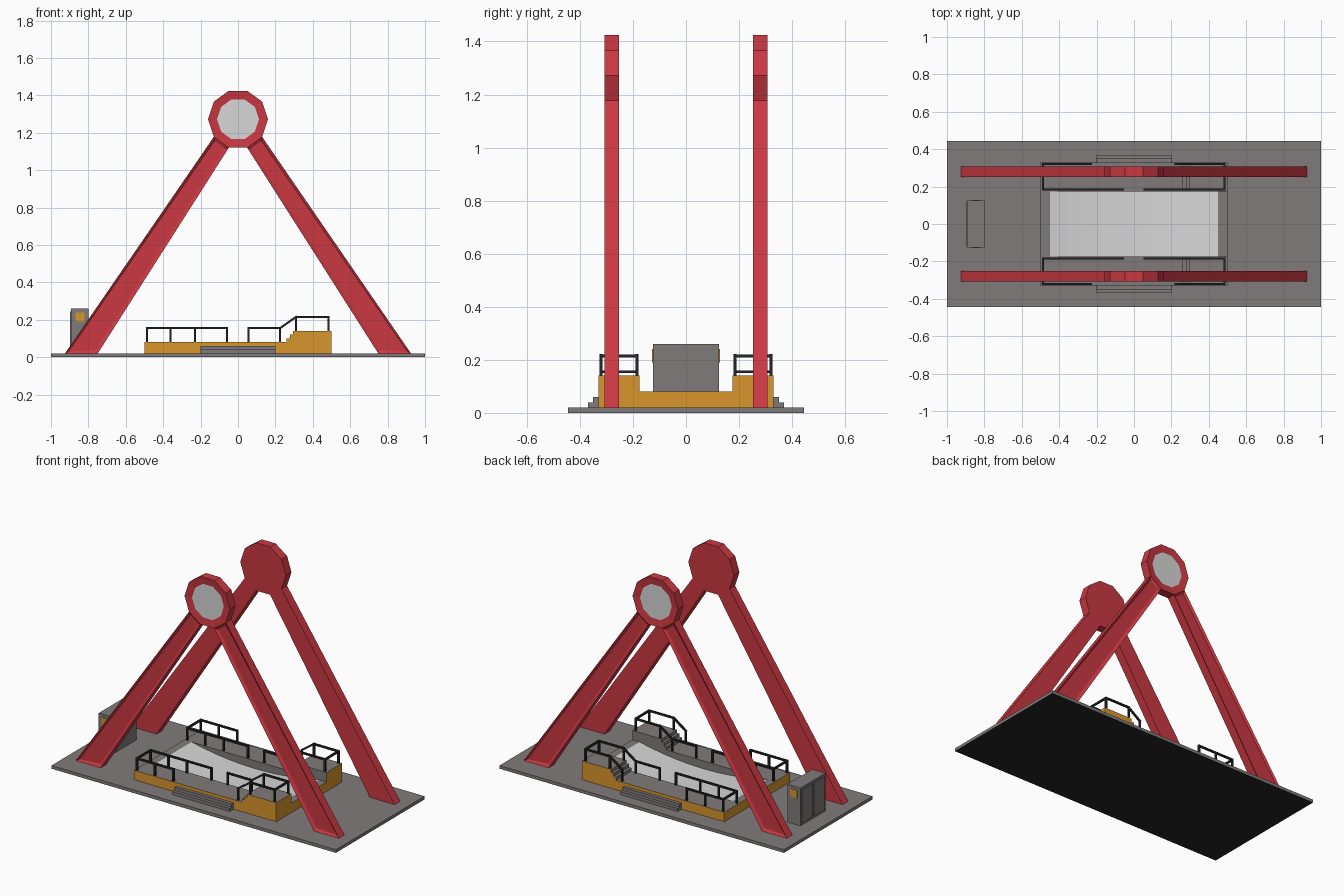
import bpy, bmesh, math
from mathutils import Vector, Matrix

if "Cube" in bpy.data.objects:
    bpy.data.objects.remove(bpy.data.objects["Cube"])


def mat(name, r, g, b):
    lin = [((c / 255 + 0.055) / 1.055) ** 2.4 for c in (r, g, b)]
    m = bpy.data.materials.new(name)
    m.diffuse_color = (*lin, 1)
    m.use_nodes = True
    m.node_tree.nodes["Principled BSDF"].inputs["Base Color"].default_value = m.diffuse_color
    return m


RED = mat("red", 203, 56, 66)
GRAY = mat("gray", 128, 123, 122)
ORANGE = mat("orange", 217, 150, 45)
LIGHT = mat("light gray", 215, 215, 215)
BLACK = mat("black", 36, 38, 38)


def finish(bm, name, *mats):
    me = bpy.data.meshes.new(name)
    bm.to_mesh(me)
    bm.free()
    for m in mats:
        me.materials.append(m)
    ob = bpy.data.objects.new(name, me)
    bpy.context.collection.objects.link(ob)
    return ob


def prism(pts, y0, y1):
    """Extrude an xz outline from y0 to y1."""
    bm = bmesh.new()
    f = bm.faces.new([bm.verts.new((x, y0, z)) for x, z in pts])
    ext = bmesh.ops.extrude_face_region(bm, geom=[f])
    vs = [v for v in ext["geom"] if isinstance(v, bmesh.types.BMVert)]
    bmesh.ops.translate(bm, verts=vs, vec=(0, y1 - y0, 0))
    bmesh.ops.recalc_face_normals(bm, faces=bm.faces)
    bm.normal_update()
    return bm


def box(x0, x1, y0, y1, z0, z1):
    return prism([(x0, z0), (x1, z0), (x1, z1), (x0, z1)], y0, y1)


def inset(bm, direction, thickness, depth, index=0):
    f = max(bm.faces, key=lambda f: f.normal.dot(Vector(direction)))
    bmesh.ops.inset_region(bm, faces=[f], thickness=thickness, depth=depth)
    f.material_index = index


def beam(bm, a, b, w=0.011):
    a, b = Vector(a), Vector(b)
    d = b - a
    rot = Matrix.Identity(4) if abs(d.z) > 0.99 * d.length else \
        d.to_track_quat('X', 'Z').to_matrix().to_4x4()
    size = (w, w, d.length) if abs(d.z) > 0.99 * d.length else (d.length + w, w, w)
    m = Matrix.Translation((a + b) / 2) @ rot @ Matrix.Diagonal((*size, 1))
    bmesh.ops.create_cube(bm, size=1, matrix=m)


# Ground plate with dark underside
bm = box(-1, 1, -0.445, 0.445, 0, 0.02)
for f in bm.faces:
    f.material_index = int(f.normal.z < -0.5)
finish(bm, "base_plate", GRAY, BLACK)


def paint_platform(bm):
    # outer walls are orange, everything else gray
    for f in bm.faces:
        c = f.calc_center_median()
        f.material_index = int(abs(c.x) > 0.499 or abs(c.y) > 0.329)


WALK = [(-0.5, 0.02), (0.5, 0.02), (0.5, 0.14), (0.31, 0.14), (0.295, 0.14),
        (0.295, 0.12), (0.278, 0.12), (0.278, 0.10), (0.26, 0.10),
        (0.26, 0.08), (-0.5, 0.08)]
HUB_Z, HUB_R = 1.272, 0.16

for s, side in ((-1, "front"), (1, "back")):
    # A-frame legs with recessed outer panel
    for k, end in ((-1, "left"), (1, "right")):
        bm = prism([(k * x, z) for x, z in
                    ((0.925, 0.02), (0.75, 0.02), (0.049, 1.12), (0.129, 1.178))],
                   s * 0.252, s * 0.308)
        inset(bm, (0, s, 0), 0.022, -0.01)
        finish(bm, f"{side}_{end}_leg", RED)

    # Ten-sided hub with light disc
    ring = [(HUB_R * math.cos(math.radians(36 * i)),
             HUB_Z + HUB_R * math.sin(math.radians(36 * i))) for i in range(10)]
    bm = prism(ring, s * 0.252, s * 0.308)
    inset(bm, (0, s, 0), 0.048, -0.006, 1)
    finish(bm, f"{side}_hub", RED, LIGHT)

    # Raised walkway with inner steps
    bm = prism(WALK, s * 0.175, s * 0.33)
    paint_platform(bm)
    finish(bm, f"{side}_walkway", GRAY, ORANGE)

    # Entry steps
    finish(prism([(-0.2, 0.02), (0.2, 0.02), (0.2, 0.04), (-0.2, 0.04)],
                 s * 0.33, s * 0.37), f"{side}_lower_step", GRAY)
    finish(prism([(-0.2, 0.04), (0.2, 0.04), (0.2, 0.06), (-0.2, 0.06)],
                 s * 0.33, s * 0.35), f"{side}_upper_step", GRAY)

    # Railings: low section on the left, sloping up on the right
    bm = bmesh.new()
    yi, yo, lo, hi = s * 0.184, s * 0.32, 0.155, 0.215
    for y, xs in ((yi, (-0.486, -0.36, -0.23, -0.058)),
                  (yo, (-0.486, -0.36, -0.23))):
        beam(bm, (xs[0], y, lo), (xs[-1], y, lo))
        for x in xs:
            beam(bm, (x, y, 0.08), (x, y, lo))
    for y, start in ((yi, 0.056), (yo, 0.225)):
        if start < 0.2:
            beam(bm, (start, y, lo), (0.225, y, lo))
            beam(bm, (start, y, 0.08), (start, y, lo))
        beam(bm, (0.225, y, lo), (0.31, y, hi))
        beam(bm, (0.31, y, hi), (0.483, y, hi))
        beam(bm, (0.225, y, 0.08), (0.225, y, lo))
        for x in (0.31, 0.483):
            beam(bm, (x, y, 0.14), (x, y, hi))
    beam(bm, (-0.486, yi, lo), (-0.486, yo, lo))
    beam(bm, (0.483, yi, hi), (0.483, yo, hi))
    finish(bm, f"{side}_railing", BLACK)

    # Control plate on the cabinet
    finish(box(-0.87, -0.82, s * 0.124, s * 0.128, 0.19, 0.24),
           f"{side}_cabinet_panel", ORANGE)

# Platform end walls
for k, end in ((-1, "left"), (1, "right")):
    x0, x1 = sorted((k * 0.45, k * 0.5))
    bm = box(x0, x1, -0.175, 0.175, 0.02, 0.08)
    paint_platform(bm)
    finish(bm, f"{end}_platform_end", GRAY, ORANGE)

# Curved floor under the swing
N = 10
arc = [(-0.45 + 0.9 * i / N, 0.03 + 0.05 * (2 * i / N - 1) ** 2) for i in range(N + 1)]
finish(prism(arc + [(0.45, 0.021), (-0.45, 0.021)], -0.175, 0.175),
       "curved_floor", LIGHT)

# Equipment cabinet with two doors
finish(box(-0.892, -0.8, -0.125, 0.125, 0.02, 0.26), "cabinet", GRAY)
for k, end in ((-1, "front"), (1, "back")):
    y0, y1 = sorted((k * 0.004, k * 0.115))
    finish(box(-0.897, -0.892, y0, y1, 0.035, 0.245), f"{end}_cabinet_door", GRAY)
